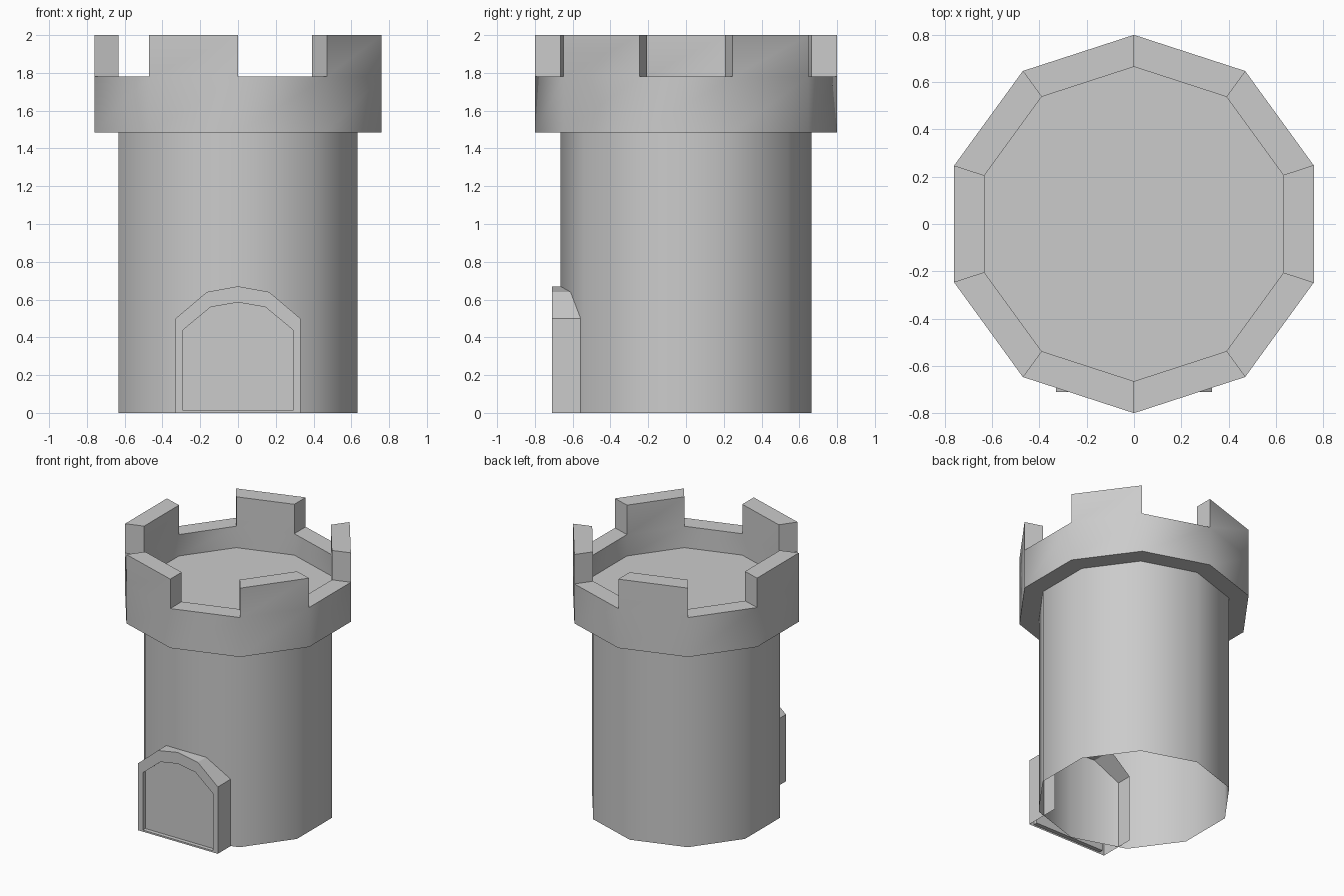
import bpy, bmesh
from math import cos, sin, radians

if "Cube" in bpy.data.objects:
    bpy.data.objects.remove(bpy.data.objects["Cube"])

SIDES = 10
R_IN, R_OUT = 0.665, 0.80
Z_LEDGE, Z_FLOOR, Z_GAP, Z_TOP = 1.485, 1.62, 1.78, 2.0


def finish(name, bm, angle):
    bmesh.ops.remove_doubles(bm, verts=bm.verts, dist=1e-4)
    mesh = bpy.data.meshes.new(name)
    bm.to_mesh(mesh)
    bm.free()
    obj = bpy.data.objects.new(name, mesh)
    bpy.context.collection.objects.link(obj)
    bpy.ops.object.select_all(action='DESELECT')
    obj.select_set(True)
    bpy.context.view_layer.objects.active = obj
    bpy.ops.object.shade_smooth_by_angle(angle=radians(angle))
    return obj


def face(bm, points):
    bm.faces.new([bm.verts.new(p) for p in points])


def ring_point(k, r, z):
    a = radians(-90 + 360 / SIDES * k)
    return (r * cos(a), r * sin(a), z)


# Tower: open-bottomed shaft, flared parapet, alternating merlons, sunken roof
bm = bmesh.new()
start = [(R_IN, 0), (R_IN, Z_LEDGE), (R_OUT, Z_LEDGE), (R_OUT, Z_GAP)]
merlon = [(R_OUT, Z_TOP), (R_IN, Z_TOP)]
end = [(R_IN, Z_GAP), (R_IN, Z_FLOOR)]
for k in range(SIDES):
    raised = k % 2 == 1
    profile = start + (merlon if raised else []) + end
    for (r1, z1), (r2, z2) in zip(profile, profile[1:]):
        face(bm, [ring_point(k, r1, z1), ring_point(k + 1, r1, z1),
                  ring_point(k + 1, r2, z2), ring_point(k, r2, z2)])
    if raised:
        cap = [(R_IN, Z_GAP), (R_OUT, Z_GAP), (R_OUT, Z_TOP), (R_IN, Z_TOP)]
        face(bm, [ring_point(k, *p) for p in cap])
        face(bm, [ring_point(k + 1, *p) for p in reversed(cap)])
face(bm, [ring_point(k, R_IN, Z_FLOOR) for k in range(SIDES)])
finish("tower", bm, 40)


# Door: arched frame running into the wall, with a recessed panel
def arch(w, base, spring, shoulder, top):
    return [(-w, base), (w, base), (w, spring), (w / 2, shoulder),
            (0, top), (-w / 2, shoulder), (-w, spring)]


outer = arch(0.33, 0.0, 0.50, 0.64, 0.67)
inner = arch(0.29, 0.012, 0.44, 0.56, 0.585)
FRONT, PANEL, BACK = -0.71, -0.68, -0.44


def at(p, y):
    return (p[0], y, p[1])


bm = bmesh.new()
n = len(outer)
for i in range(n):
    j = (i + 1) % n
    a, b, c, d = outer[i], outer[j], inner[j], inner[i]
    face(bm, [at(a, FRONT), at(b, FRONT), at(c, FRONT), at(d, FRONT)])
    face(bm, [at(d, FRONT), at(c, FRONT), at(c, PANEL), at(d, PANEL)])
    if i:  # the underside stays open
        face(bm, [at(a, BACK), at(b, BACK), at(b, FRONT), at(a, FRONT)])
face(bm, [at(p, PANEL) for p in inner])
finish("door", bm, 20)
